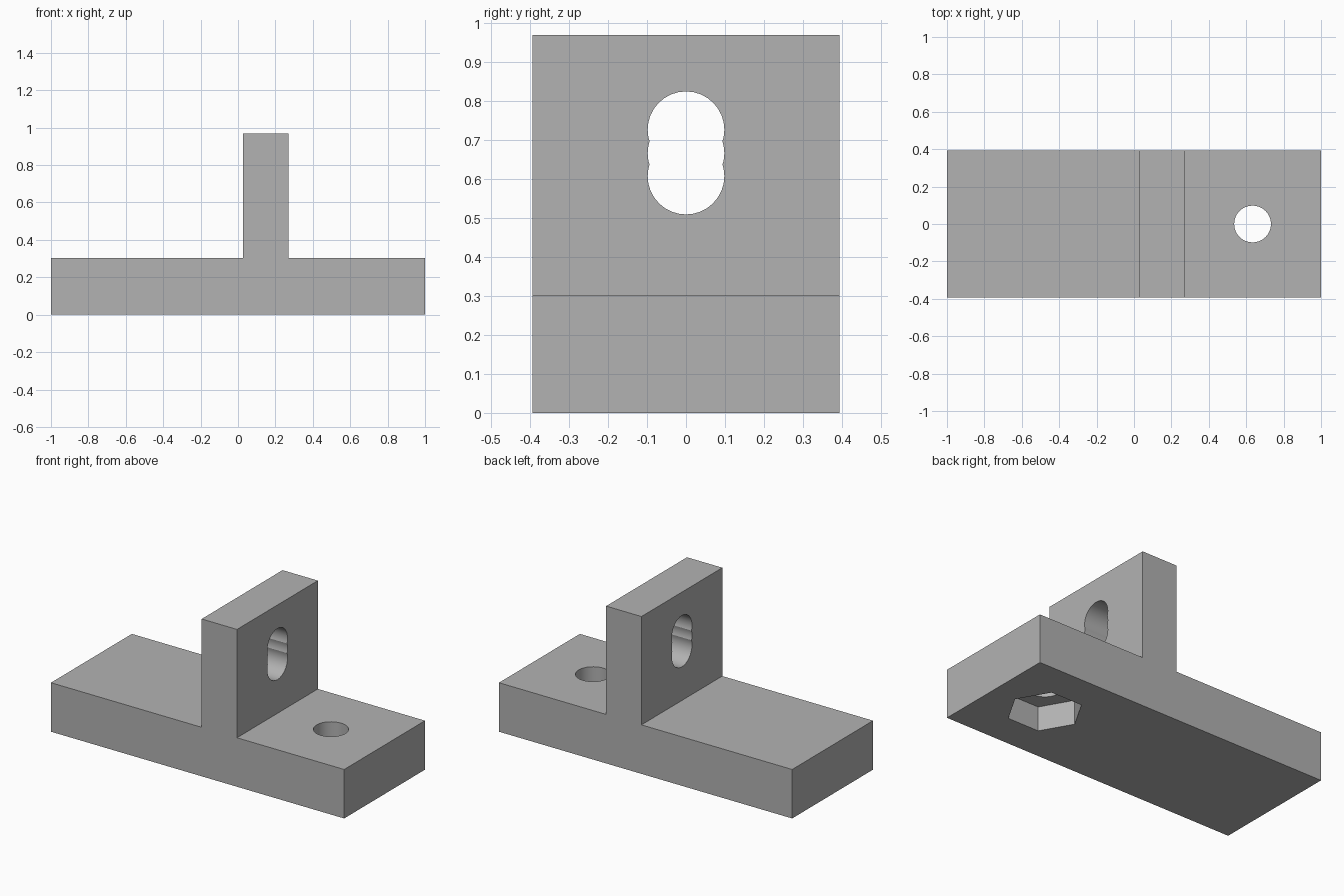
import bpy
import bmesh
from math import radians, pi
from mathutils import Matrix, Vector

cube = bpy.data.objects.get("Cube")
if cube:
    bpy.data.objects.remove(cube, do_unlink=True)

HALF_DEPTH = 0.394
BASE_TOP = 0.302
WALL_TOP = 0.97
WALL_LEFT, WALL_RIGHT = 0.028, 0.269
HOLE_X, HOLE_RADIUS = 0.634, 0.0985

grey = bpy.data.materials.new("plain grey")
grey.use_nodes = True
colour = (0.448, 0.448, 0.448, 1)
grey.diffuse_color = colour
grey.node_tree.nodes["Principled BSDF"].inputs["Base Color"].default_value = colour


def make_object(name, bm):
    mesh = bpy.data.meshes.new(name)
    bm.to_mesh(mesh)
    bm.free()
    mesh.materials.append(grey)
    obj = bpy.data.objects.new(name, mesh)
    bpy.context.collection.objects.link(obj)
    return obj


def prism_cutter(name, sides, radius, length, matrix):
    bm = bmesh.new()
    bmesh.ops.create_cone(bm, cap_ends=True, segments=sides, radius1=radius,
                          radius2=radius, depth=length, matrix=matrix)
    obj = make_object(name, bm)
    obj.hide_render = True
    return obj


# Base plate and upright wall, extruded from one inverted-T profile
profile = [(-1, 0), (1, 0), (1, BASE_TOP), (WALL_RIGHT, BASE_TOP),
           (WALL_RIGHT, WALL_TOP), (WALL_LEFT, WALL_TOP),
           (WALL_LEFT, BASE_TOP), (-1, BASE_TOP)]
bm = bmesh.new()
face = bm.faces.new([bm.verts.new((x, -HALF_DEPTH, z)) for x, z in profile])
extruded = bmesh.ops.extrude_face_region(bm, geom=[face])
bmesh.ops.translate(bm, vec=Vector((0, 2 * HALF_DEPTH, 0)),
                    verts=[v for v in extruded["geom"] if isinstance(v, bmesh.types.BMVert)])
bmesh.ops.recalc_face_normals(bm, faces=bm.faces)
bracket = make_object("slotted_bracket", bm)

# Bolt hole through the base and hexagonal nut pocket underneath
cutters = [
    prism_cutter("bolt_hole_cutter", 32, HOLE_RADIUS, 1,
                 Matrix.Translation((HOLE_X, 0, 0.2))),
    prism_cutter("nut_pocket_cutter", 6, 0.212, 0.3,
                 Matrix.Translation((HOLE_X, 0, 0)) @ Matrix.Rotation(pi / 2, 4, "Z")),
]

# Scalloped slot: three overlapping holes through the wall
for z in (0.608, 0.667, 0.727):
    cutters.append(prism_cutter(
        "slot_cutter", 32, HOLE_RADIUS, 0.6,
        Matrix.Translation(((WALL_LEFT + WALL_RIGHT) / 2, 0, z)) @ Matrix.Rotation(pi / 2, 4, "Y")))

bpy.ops.object.select_all(action="DESELECT")
bpy.context.view_layer.objects.active = bracket
bracket.select_set(True)
for cutter in cutters:
    cut = bracket.modifiers.new(cutter.name, "BOOLEAN")
    cut.operation = "DIFFERENCE"
    cut.solver = "EXACT"
    cut.object = cutter
    bpy.ops.object.modifier_apply(modifier=cut.name)
    bpy.data.objects.remove(cutter, do_unlink=True)

bpy.ops.object.shade_smooth_by_angle(angle=radians(30))
